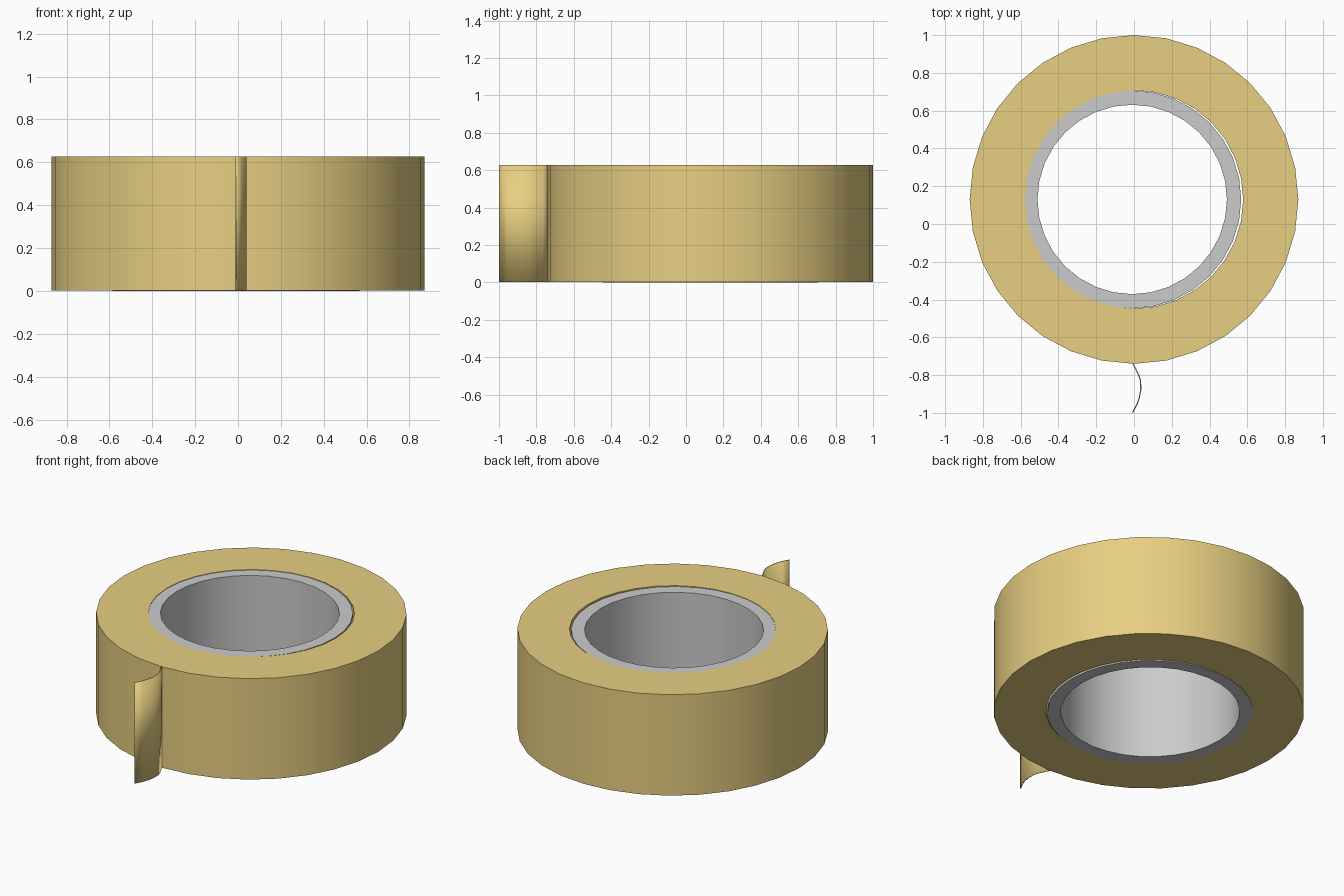
import bpy, bmesh, math

if "Cube" in bpy.data.objects:
    bpy.data.objects.remove(bpy.data.objects["Cube"])

CY = 0.13          # ring centre in y
SIDES = 32

gold = bpy.data.materials.new("tape_gold")
gold.diffuse_color = (0.80, 0.62, 0.22, 1)
gold.use_nodes = True
gold.node_tree.nodes["Principled BSDF"].inputs["Base Color"].default_value = gold.diffuse_color


def finish(name, bm, mat=None):
    bmesh.ops.recalc_face_normals(bm, faces=bm.faces)
    me = bpy.data.meshes.new(name)
    bm.to_mesh(me)
    bm.free()
    ob = bpy.data.objects.new(name, me)
    bpy.context.collection.objects.link(ob)
    if mat:
        me.materials.append(mat)
    bpy.ops.object.select_all(action='DESELECT')
    ob.select_set(True)
    bpy.context.view_layer.objects.active = ob
    bpy.ops.object.shade_smooth_by_angle(angle=math.radians(35))
    return ob


def ring(name, cx, r_in, r_out, z0, z1, mat=None):
    # rectangular section swept around a circle
    bm = bmesh.new()
    section = [(r_in, z0), (r_out, z0), (r_out, z1), (r_in, z1)]
    loops = []
    for i in range(SIDES):
        a = 2 * math.pi * i / SIDES
        loops.append([bm.verts.new((cx + r * math.cos(a), CY + r * math.sin(a), z))
                      for r, z in section])
    for i in range(SIDES):
        a, b = loops[i], loops[(i + 1) % SIDES]
        for j in range(4):
            k = (j + 1) % 4
            bm.faces.new((a[j], b[j], b[k], a[k]))
    return finish(name, bm, mat)


# wound tape, with the cardboard core sitting slightly off centre inside it
ring("tape_roll", 0, 0.578, 0.87, 0.003, 0.627, gold)
ring("core", -0.0095, 0.5015, 0.577, 0.0, 0.624)

# loose tape end: a curled strip, thickened
path = [(-0.008, -0.735), (0.008, -0.765), (0.025, -0.80), (0.035, -0.83),
        (0.036, -0.878), (0.028, -0.92), (0.015, -0.957), (-0.008, -0.998)]
bm = bmesh.new()
cols = [[bm.verts.new((x, y, z)) for z in (0.003, 0.627)] for x, y in path]
for a, b in zip(cols, cols[1:]):
    bm.faces.new((a[0], b[0], b[1], a[1]))
end = finish("loose_tape_end", bm, gold)
solid = end.modifiers.new("thickness", 'SOLIDIFY')
solid.thickness = 0.006
solid.offset = 0
